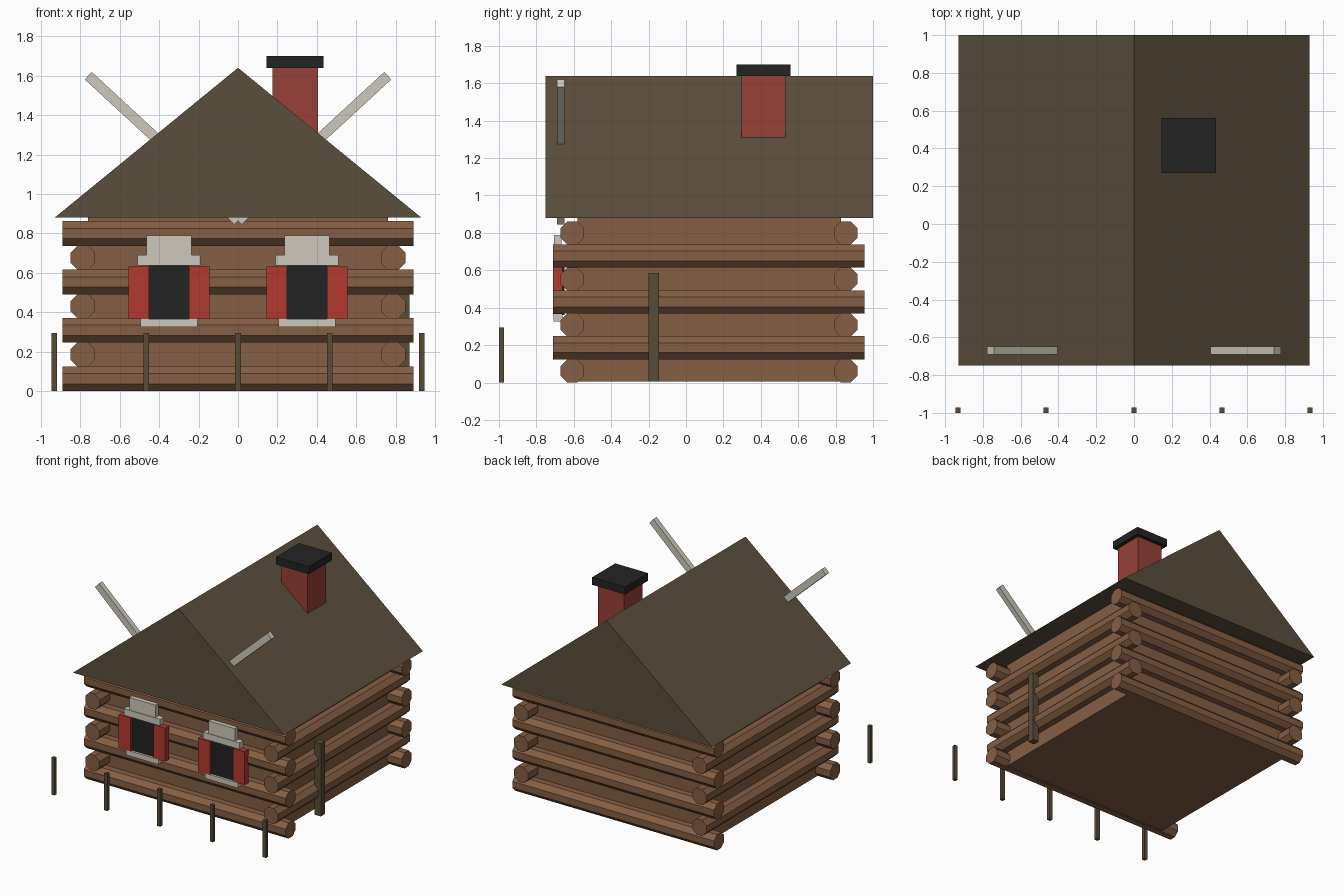
import bpy, bmesh, math
from mathutils import Matrix, Vector

if "Cube" in bpy.data.objects:
    bpy.data.objects.remove(bpy.data.objects["Cube"])


def material(name, rgb):
    """Flat material from an sRGB colour (0-255)."""
    m = bpy.data.materials.new(name)
    lin = [((c / 255 + 0.055) / 1.055) ** 2.4 for c in rgb]
    m.diffuse_color = (*lin, 1)
    m.use_nodes = True
    m.node_tree.nodes["Principled BSDF"].inputs["Base Color"].default_value = m.diffuse_color
    return m


LOG = material("log brown", (133, 95, 68))
ROOF = material("roof brown", (91, 78, 61))
POST = material("post brown", (89, 76, 57))
RED = material("shutter red", (178, 58, 46))
BRICK = material("brick red", (152, 65, 54))
DARK = material("near black", (35, 35, 35))
PALE = material("pale trim", (206, 201, 189))


def finish(name, bm, mat):
    bmesh.ops.recalc_face_normals(bm, faces=bm.faces)
    me = bpy.data.meshes.new(name)
    bm.to_mesh(me)
    bm.free()
    me.materials.append(mat)
    ob = bpy.data.objects.new(name, me)
    bpy.context.collection.objects.link(ob)
    return ob


def box(name, x, y, z, mat):
    """Box from (min, max) ranges."""
    bm = bmesh.new()
    bmesh.ops.create_cube(bm, size=1)
    for v in bm.verts:
        v.co = Vector([(r[0] + r[1]) / 2 + c * (r[1] - r[0])
                       for r, c in zip((x, y, z), v.co)])
    return finish(name, bm, mat)


def log(name, centre, length, along_x):
    """Eight-sided log with flat top and bottom."""
    bm = bmesh.new()
    r = 0.0625 / math.cos(math.pi / 8)
    bmesh.ops.create_cone(bm, cap_ends=True, segments=8, radius1=r, radius2=r, depth=length,
                          matrix=Matrix.Rotation(math.pi / 8, 4, 'Z'))
    axis = 'Y' if along_x else 'X'
    bmesh.ops.transform(bm, verts=bm.verts,
                        matrix=Matrix.Translation(centre) @ Matrix.Rotation(math.pi / 2, 4, axis))
    return finish(name, bm, LOG)


# Core walls behind the logs
box("inner_walls", (-0.76, 0.76), (-0.58, 0.83), (0.005, 0.9), LOG)

# Interlocking log courses
PITCH = 0.2455
for i in range(4):
    z = 0.0625 + i * PITCH
    log("front_log", (0, -0.608, z), 1.78, True)
    log("back_log", (0, 0.854, z), 1.78, True)
for i in range(3):
    z = 0.0625 + (i + 0.5) * PITCH
    for s in (-1, 1):
        log("side_log", (s * 0.787, 0.1225, z), 1.665, False)

# Solid gabled roof
bm = bmesh.new()
profile = [bm.verts.new((x, -0.75, z)) for x, z in ((-0.93, 0.88), (0.93, 0.88), (0, 1.64))]
gable = bm.faces.new(profile)
ext = bmesh.ops.extrude_face_region(bm, geom=[gable], use_keep_orig=True)
bmesh.ops.translate(bm, vec=(0, 1.75, 0),
                    verts=[g for g in ext["geom"] if isinstance(g, bmesh.types.BMVert)])
finish("roof", bm, ROOF)

# Crossed gable beams poking through the roof
for s in (-1, 1):
    a, b = Vector((s * 0.76, -0.67, 1.60)), Vector((-s * 0.038, -0.67, 0.864))
    d = b - a
    beam = box("gable_beam", (-d.length / 2, d.length / 2), (-0.021, 0.021), (-0.026, 0.026), PALE)
    beam.data.transform(Matrix.Translation((a + b) / 2)
                        @ Matrix.Rotation(math.atan2(-d.z, d.x), 4, 'Y'))

# Chimney
box("chimney", (0.175, 0.405), (0.297, 0.532), (1.2, 1.645), BRICK)
box("chimney_cap", (0.145, 0.435), (0.27, 0.56), (1.64, 1.70), DARK)

# Two shuttered windows
for s in (-1, 1):
    c = s * 0.35

    def part(name, half, y, z, mat, off=0):
        box(name, (c + off - half, c + off + half), y, z, mat)

    part("window_pane", 0.102, (-0.69, -0.65), (0.36, 0.64), DARK)
    for t in (-1, 1):
        part("shutter", 0.052, (-0.71, -0.66), (0.366, 0.632), RED, t * 0.153)
    part("window_sill", 0.144, (-0.708, -0.66), (0.325, 0.366), PALE)
    part("lintel", 0.16, (-0.71, -0.66), (0.638, 0.69), PALE)
    part("lintel_top", 0.115, (-0.705, -0.665), (0.69, 0.79), PALE)

# Row of short fence posts in front
for i in range(-2, 3):
    x = i * 0.466
    box("fence_post", (x - 0.014, x + 0.014), (-1.0, -0.972), (0, 0.295), POST)

# Tall post against the right wall
box("side_post", (0.815, 0.87), (-0.2, -0.145), (0.005, 0.585), POST)
